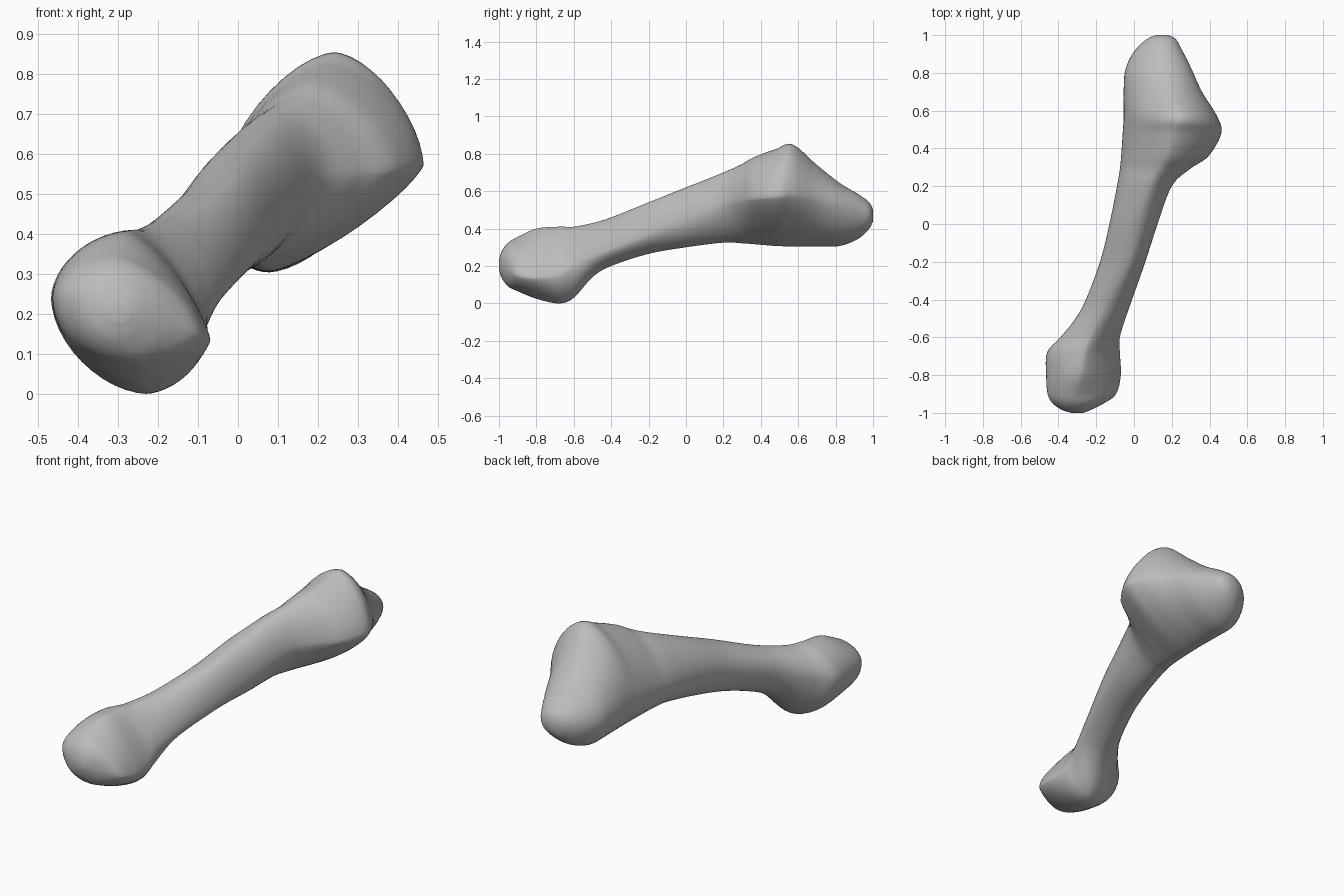
import bpy
import bmesh
from math import sin, cos, pi
from mathutils import Vector

SIDES = 48        # vertices around each cross-section
STEPS = 6         # rings between neighbouring stations

old_cube = bpy.data.objects.get("Cube")
if old_cube:
    bpy.data.objects.remove(old_cube, do_unlink=True)

# Each station: y, then x, z of its left, right, top and bottom extreme points,
# then the flatness of its upper right, upper left, lower left and lower right
near_head = [
    (-1, -.33, .21, -.27, .20, -.30, .23, -.30, .18, 1, 1, 1, 1),
    (-.985, -.38, .22, -.23, .20, -.31, .28, -.30, .135, 1, 1, 1, 1),
    (-.95, -.43, .24, -.16, .18, -.31, .325, -.27, .09, 1.1, 1.1, 1, 1.1),
    (-.9, -.457, .24, -.095, .15, -.31, .355, -.25, .065, 1.3, 1.1, 1, 1.3),
    (-.8, -.465, .24, -.07, .135, -.28, .40, -.24, .025, 1.5, 1.1, 1.1, 1.35),
    (-.68, -.46, .24, -.075, .15, -.26, .41, -.23, 0, 1.5, 1.1, 1.15, 1.15),
    (-.6, -.39, .27, -.075, .20, -.23, .41, -.21, .03, 1.3, 1.1, 1.1, 1.15),
]
shaft = [
    (-.5, -.31, .30, -.045, .25, -.18, .43, -.17, .14, 1.15, 1, 1.05, 1.2),
    (-.4, -.255, .345, -.01, .29, -.13, .46, -.14, .20, 1.05, 1, 1, 1.2),
    (-.2, -.18, .40, .06, .37, -.03, .54, -.08, .265, 1, 1, 1, 1.15),
    (0, -.13, .45, .125, .45, .02, .62, -.02, .30, 1, 1.05, 1, 1.1),
    (.2, -.09, .47, .20, .53, .09, .70, .03, .325, 1.1, 1.2, 1, 1.3),
]
far_head = [
    (.29, -.075, .47, .295, .55, .14, .74, .05, .322, 1.15, 1.3, 1, 1.5),
    (.36, -.068, .47, .395, .56, .18, .78, .065, .317, 1.2, 1.3, 1, 1.65),
    (.48, -.06, .48, .462, .57, .22, .825, .08, .307, 1.2, 1.3, 1, 1.6),
    (.57, -.055, .48, .44, .58, .24, .85, .08, .305, 1.2, 1.25, 1, 1.5),
    (.7, -.055, .47, .36, .56, .20, .74, .08, .305, 1.15, 1.2, 1, 1.35),
    (.82, -.045, .46, .305, .53, .18, .645, .08, .307, 1.1, 1.1, 1, 1.2),
    (.92, .005, .46, .255, .50, .16, .585, .10, .345, 1, 1, 1, 1.1),
    (.98, .07, .47, .22, .48, .15, .54, .13, .40, 1, 1, 1, 1),
    (1, .12, .47, .18, .47, .15, .50, .15, .44, 1, 1, 1, 1),
]


def blend(a, b, c, d, t):
    """Smooth curve from b to c, steered by the neighbours a and d."""
    return tuple(
        q + t / 2 * (r - p + t * (2 * p - 5 * q + 4 * r - s + t * (3 * (q - r) + s - p)))
        for p, q, r, s in zip(a, b, c, d))


def resample(stations):
    """Fill in the rings between the stations."""
    padded = [stations[0], *stations, stations[-1]]
    rings = []
    for group in zip(padded, padded[1:], padded[2:], padded[3:]):
        rings += [blend(*group, step / STEPS) for step in range(STEPS)]
    return rings + [stations[-1]]


def cross_section(station):
    """Closed outline of four rounded quarters joined at the extreme points."""
    y, left_x, left_z, right_x, right_z, top_x, top_z, low_x, low_z, *flatness = station
    points = []
    for i in range(SIDES):
        angle = 2 * pi * i / SIDES
        c, s = cos(angle), sin(angle)
        side_x, side_z = (right_x, right_z) if c >= 0 else (left_x, left_z)
        end_x, end_z = (top_x, top_z) if s >= 0 else (low_x, low_z)
        power = flatness[4 * i // SIDES]
        across, along = abs(c) ** power, abs(s) ** power
        points.append(Vector((end_x + (side_x - end_x) * across, y,
                              side_z + (end_z - side_z) * along)))
    return points


def cap(bm, ring):
    """Close an end with a fan of triangles."""
    middle = bm.verts.new(sum((v.co for v in ring), Vector()) / len(ring))
    for i in range(SIDES):
        bm.faces.new((ring[i - 1], ring[i], middle))


# Bone: one continuous skin over both heads and the shaft
bm = bmesh.new()
rings = [[bm.verts.new(p) for p in cross_section(station)]
         for station in resample(near_head + shaft + far_head)]
for lower, upper in zip(rings, rings[1:]):
    for i in range(SIDES):
        bm.faces.new((lower[i - 1], lower[i], upper[i], upper[i - 1]))
cap(bm, rings[0])
cap(bm, rings[-1])
bmesh.ops.recalc_face_normals(bm, faces=bm.faces)
for face in bm.faces:
    face.smooth = True

mesh = bpy.data.meshes.new("bone")
bm.to_mesh(mesh)
bm.free()
bone = bpy.data.objects.new("bone", mesh)
bpy.context.collection.objects.link(bone)

# Plain grey surface
grey = bpy.data.materials.new("plain grey")
grey.use_nodes = True
colour = (.5, .5, .5, 1)
grey.diffuse_color = colour
for node in grey.node_tree.nodes:
    if node.type == "BSDF_PRINCIPLED":
        node.inputs["Base Color"].default_value = colour
mesh.materials.append(grey)
